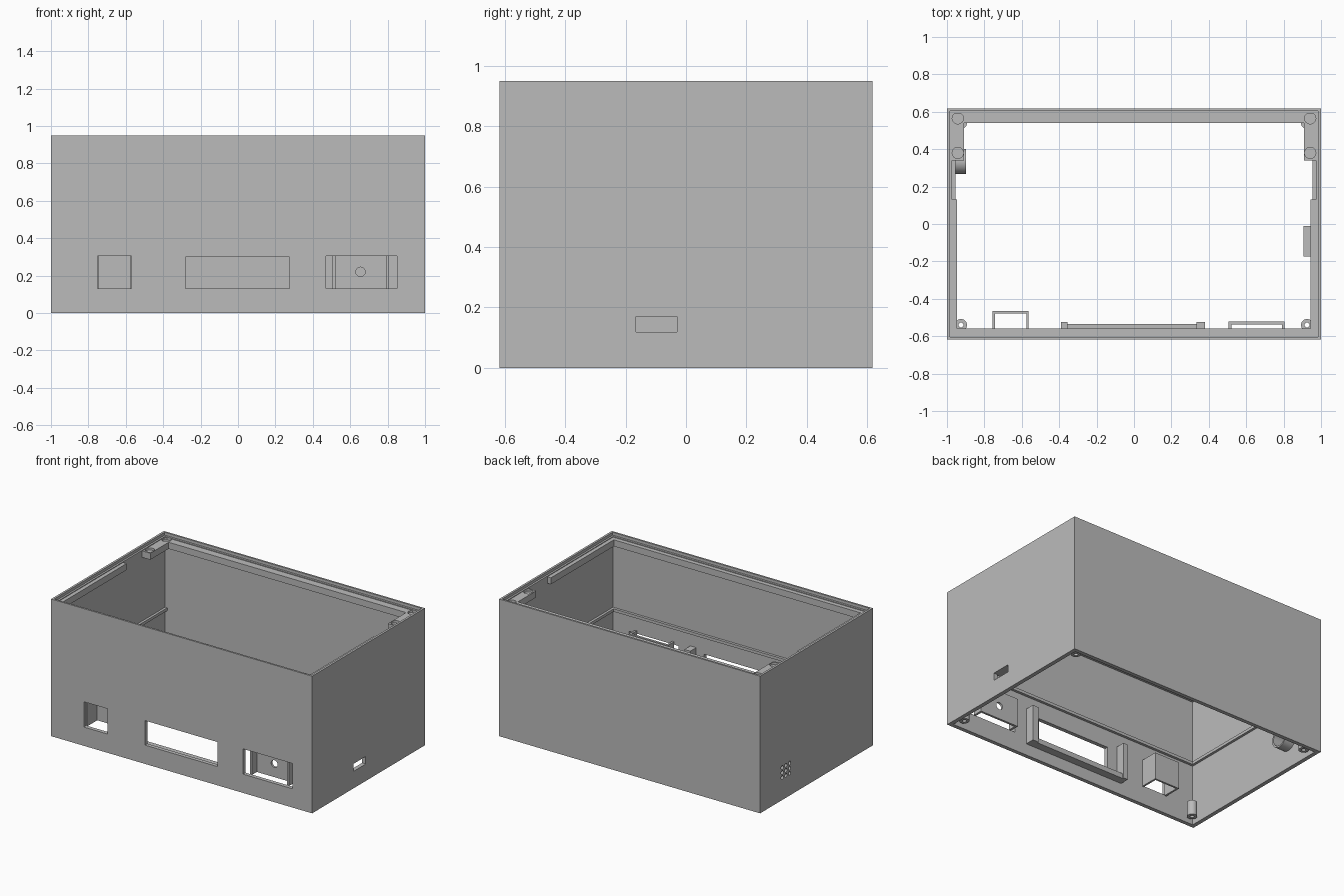
import bpy
import bmesh
from math import pi
from mathutils import Matrix, Vector

cube = bpy.data.objects.get("Cube")
if cube:
    bpy.data.objects.remove(cube, do_unlink=True)

grey = bpy.data.materials.new("plain grey")
grey.use_nodes = True
grey.diffuse_color = (0.5, 0.5, 0.5, 1)
grey.node_tree.nodes["Principled BSDF"].inputs["Base Color"].default_value = (0.5, 0.5, 0.5, 1)


def finish(name, bm):
    mesh = bpy.data.meshes.new(name)
    bm.to_mesh(mesh)
    bm.free()
    mesh.materials.append(grey)
    obj = bpy.data.objects.new(name, mesh)
    bpy.context.collection.objects.link(obj)
    return obj


def box(name, x, y, z):
    """Box from (min, max) ranges along each axis."""
    bm = bmesh.new()
    size = [r[1] - r[0] for r in (x, y, z)]
    mid = Vector([(r[0] + r[1]) / 2 for r in (x, y, z)])
    bmesh.ops.create_cube(bm, size=1, matrix=Matrix.Translation(mid) @ Matrix.Diagonal((*size, 1)))
    return finish(name, bm)


def rod(name, center, radius, length, axis="Z", sides=32):
    bm = bmesh.new()
    turn = {"X": Matrix.Rotation(pi / 2, 4, "Y"), "Y": Matrix.Rotation(pi / 2, 4, "X"), "Z": Matrix()}[axis]
    bmesh.ops.create_cone(bm, cap_ends=True, segments=sides, radius1=radius, radius2=radius,
                          depth=length, matrix=Matrix.Translation(center) @ turn)
    return finish(name, bm)


def cut(obj, cutters):
    for c in cutters:
        mod = obj.modifiers.new("cut", "BOOLEAN")
        mod.operation = "DIFFERENCE"
        mod.solver = "EXACT"
        mod.object = c
        c.hide_render = True
    bpy.context.view_layer.update()
    mesh = bpy.data.meshes.new_from_object(obj.evaluated_get(bpy.context.evaluated_depsgraph_get()))
    obj.modifiers.clear()
    obj.data = mesh
    for c in cutters:
        bpy.data.objects.remove(c, do_unlink=True)


def smooth(obj):
    bpy.ops.object.select_all(action="DESELECT")
    obj.select_set(True)
    bpy.context.view_layer.objects.active = obj
    bpy.ops.object.shade_smooth_by_angle()


W, D, H = 1.0, 0.617, 0.95      # outer half width, half depth, height
IX, IY = 0.972, 0.59            # inner half width and depth
FRONT = (-0.7, -0.55)           # depth range of front cutters
SPEAKER = Vector((-0.935, 0.335, 0.19))

# Open shell with front windows, side slot and sound holes
shell = box("shell", (-W, W), (-D, D), (0, H))
openings = [
    box("inside", (-IX, IX), (-IY, IY), (-0.1, 1.1)),
    box("rim_step", (-0.985, 0.985), (-0.604, 0.604), (0.93, 1.1)),
    box("left_window", (-0.75, -0.57), FRONT, (0.13, 0.305)),
    box("display_window", (-0.28, 0.275), FRONT, (0.13, 0.3)),
    box("wide_window", (0.47, 0.85), FRONT, (0.13, 0.305)),
    box("side_slot", (0.9, 1.1), (-0.165, -0.03), (0.118, 0.17)),
]
for i in (-1, 0, 1):
    for j in (-1, 0, 1):
        spot = SPEAKER + Vector((-0.05, i * 0.04, j * 0.035))
        openings.append(rod("sound_hole", spot, 0.013, 0.1, "X", 16))
cut(shell, openings)

# Rails below the rim and thin ribs halfway up
RAIL = (0.88, 0.925)
box("front_rail", (-IX, IX), (-IY, -0.56), RAIL)
box("front_rib", (-IX, IX), (-IY, -0.572), (0.42, 0.44))


def side_x(s, inner):
    return tuple(sorted((s * inner, s * IX)))


for s, side in ((-1, "right"), (1, "left")):
    box(side + "_rail", side_x(s, 0.945), (-IY, 0.13), RAIL)
    box(side + "_rib", side_x(s, 0.955), (-IY, IY), (0.42, 0.44))

# Back ledge with forward arms and round recesses
ledge = box("back_ledge", (-IX, IX), (0.54, IY), RAIL)
cut(ledge, [rod("recess", (s * 0.942, 0.565, 0.925), 0.03, 0.03) for s in (-1, 1)])
for s, side in ((-1, "right"), (1, "left")):
    arm = box(side + "_ledge_arm", side_x(s, 0.91), (0.34, 0.54), RAIL)
    cut(arm, [rod("recess", (s * 0.942, y, 0.925), 0.03, 0.03) for y in (0.38, 0.565)])

# Screw bosses in the four bottom corners
for s in (-1, 1):
    for y in (-0.54, 0.54):
        boss = rod("screw_boss", (s * 0.925, y, 0.07), 0.032, 0.1)
        cut(boss, [rod("screw_hole", (s * 0.925, y, 0.07), 0.013, 0.2)])
        smooth(boss)

# Ring that holds the speaker
ring = rod("speaker_ring", SPEAKER, 0.067, 0.074, "X")
cut(ring, [rod("bore", SPEAKER, 0.055, 0.2, "X")])
smooth(ring)


def bracket(name, x, back, z, t):
    """Two cheeks and a back plate, open above and below."""
    plate = box(name, x, (-IY, back), z)
    cut(plate, [box("hollow", (x[0] + t, x[1] - t), (-1, back - t), (0, 1))])
    return plate


bracket("left_window_pocket", (-0.757, -0.563), -0.465, (0.125, 0.312), 0.013)
holder = bracket("socket_holder", (0.505, 0.805), -0.522, (0.128, 0.325), 0.015)
cut(holder, [rod("socket_hole", (0.655, -0.53, 0.22), 0.025, 0.1, "Y")])

# Display posts and the bar under the display window
for x in ((-0.39, -0.355), (0.335, 0.38)):
    box("display_post", x, (-IY, -0.525), (0.08, 0.33))
box("display_bar", (-0.355, 0.335), (-IY, -0.535), (0.08, 0.115))

# Shelf at the side slot
box("slot_shelf", (0.905, IX), (-0.175, -0.01), (0.17, 0.19))
